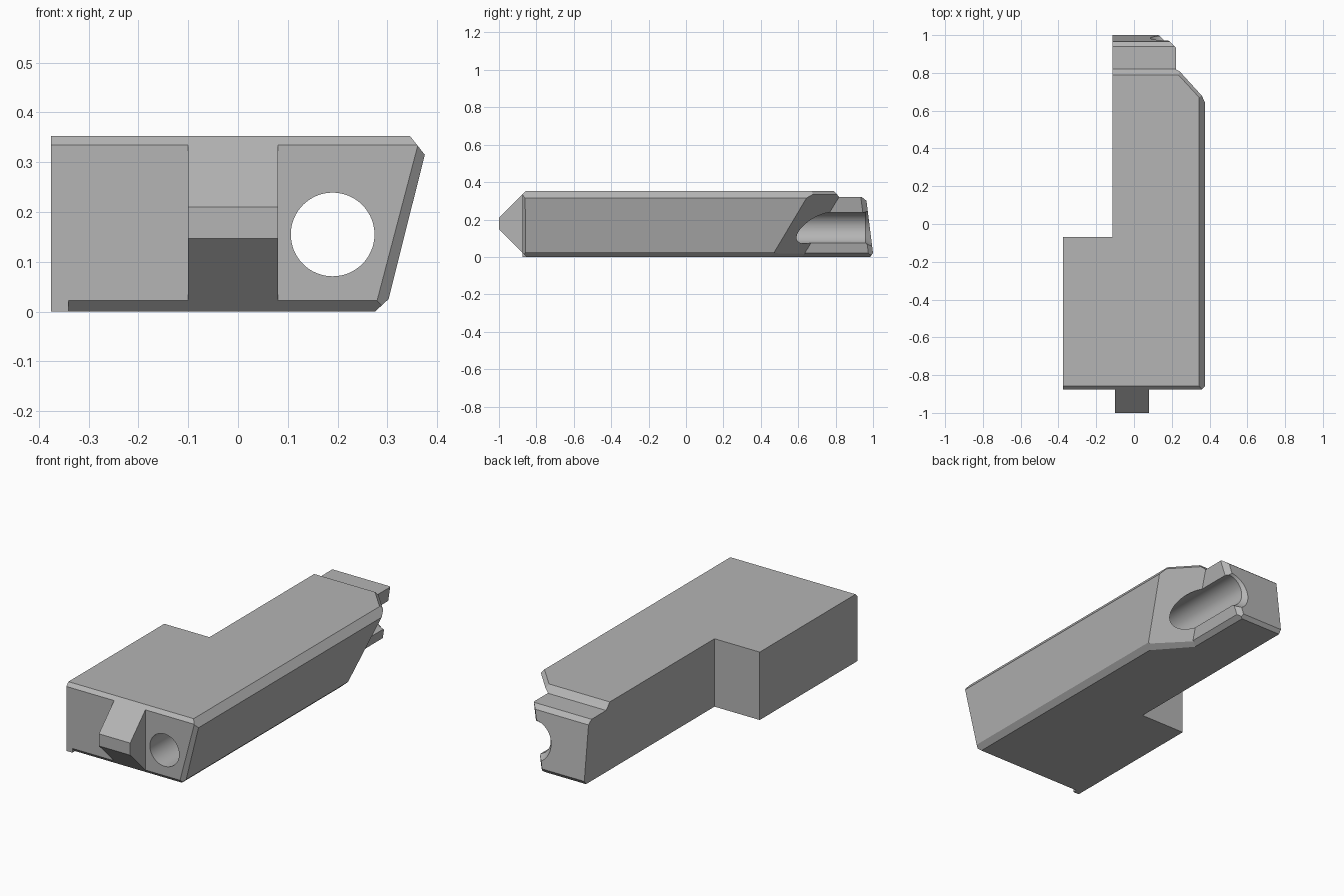
import bpy, bmesh, math
from mathutils import Vector, Matrix

cube = bpy.data.objects.get("Cube")
if cube:
    bpy.data.objects.remove(cube, do_unlink=True)

steel = bpy.data.materials.new("plain_grey")
steel.use_nodes = True
GREY = (0.46, 0.46, 0.46, 1)
steel.diffuse_color = GREY
steel.node_tree.nodes["Principled BSDF"].inputs["Base Color"].default_value = GREY


def make_object(name, bm):
    bmesh.ops.recalc_face_normals(bm, faces=bm.faces)
    mesh = bpy.data.meshes.new(name)
    bm.to_mesh(mesh)
    bm.free()
    mesh.materials.append(steel)
    obj = bpy.data.objects.new(name, mesh)
    bpy.context.collection.objects.link(obj)
    return obj


def block(name, low, high, cuts=()):
    """Box trimmed by planes, each given by three points; the box core is kept."""
    low, high = Vector(low), Vector(high)
    core = (low + high) / 2
    bm = bmesh.new()
    bmesh.ops.create_cube(bm, size=1, matrix=Matrix.Translation(core)
                          @ Matrix.Diagonal((*(high - low), 1)))
    for cut in cuts:
        a, b, c = map(Vector, cut)
        normal = (b - a).cross(c - a).normalized()
        if normal.dot(core - a) > 0:
            normal.negate()
        bmesh.ops.bisect_plane(bm, geom=bm.verts[:] + bm.edges[:] + bm.faces[:],
                               plane_co=a, plane_no=normal, clear_outer=True)
        bmesh.ops.holes_fill(bm, edges=[e for e in bm.edges if e.is_boundary])
    return make_object(name, bm)


def along_x(p, q):
    """Plane parallel to x through two (y, z) points."""
    return (0, *p), (1, *p), (0, *q)


def along_y(p, q):
    """Plane parallel to y through two (x, z) points."""
    return (p[0], 0, p[1]), (p[0], 1, p[1]), (q[0], 0, q[1])


def prism(name, profile, x0, x1):
    """(y, z) profile extruded along x."""
    bm = bmesh.new()
    face = bm.faces.new([bm.verts.new((x0, y, z)) for y, z in profile])
    new = bmesh.ops.extrude_face_region(bm, geom=[face])["geom"]
    bmesh.ops.translate(bm, vec=(x1 - x0, 0, 0),
                        verts=[v for v in new if isinstance(v, bmesh.types.BMVert)])
    return make_object(name, bm)


def bore(name, y0, y1, r0, r1):
    """Round cutter running along y."""
    bm = bmesh.new()
    place = Matrix.Translation((0.19, (y0 + y1) / 2, 0.155)) @ Matrix.Rotation(-math.pi / 2, 4, "X")
    bmesh.ops.create_cone(bm, cap_ends=True, segments=64, radius1=r0, radius2=r1,
                          depth=y1 - y0, matrix=place)
    return make_object(name, bm)


def combine(target, tool, operation):
    tool.hide_render = True
    mod = target.modifiers.new(tool.name, "BOOLEAN")
    mod.operation, mod.solver, mod.object = operation, "EXACT", tool
    bpy.context.view_layer.objects.active = target
    bpy.ops.object.modifier_apply(modifier=mod.name)
    bpy.data.objects.remove(tool, do_unlink=True)


# Main body with leaning right side, diagonal rear corner and chamfered edges
body = block("body", (-0.375, -0.875, 0), (0.45, 0.82, 0.353), [
    along_y((0.375, 0.315), (0.301, 0.02)),
    along_y((0.345, 0.353), (0.375, 0.315)),
    along_y((0.275, 0), (0.302, 0.025)),
    along_x((-0.875, 0.335), (-0.857, 0.353)),
    along_x((0.79, 0.353), (0.82, 0.32)),
    ((0.37, 0.65, 0.315), (0.22, 0.815, 0.315), (0.30, 0.47, 0.02)),
    ((0.345, 0.67, 0.353), (0.23, 0.795, 0.353), (0.375, 0.662, 0.335)),
    ((0.275, 0.45, 0), (0.125, 0.62, 0), (0.30, 0.47, 0.02)),
    ((0.36, -0.875, 0.33), (0.28, -0.875, 0.025), (0.375, -0.86, 0.315)),
])

# Open corner behind the heel, and the lower front chamfer
combine(body, block("heel_cutter", (-1, -0.07, -1), (-0.115, 2, 1)), "DIFFERENCE")
combine(body, prism("chamfer_cutter", [(-0.93, 0.077), (-0.82, -0.033), (-0.93, -0.033)],
                    -0.34, 1), "DIFFERENCE")

# Narrow rear tip
tip = block("tip", (-0.115, 0.4, 0), (0.3, 1.05, 0.32), [
    along_y((0.22, 0.315), (0.15, 0.02)),
    along_y((0.125, 0), (0.15, 0.02)),
    along_x((0.965, 0.30), (1, 0.02)),
    along_x((0.94, 0.32), (0.965, 0.30)),
    along_x((1, 0.02), (0.985, 0)),
    ((0.22, 0.935, 0.315), (0.195, 0.963, 0.315), (0.15, 0.975, 0.02)),
])
combine(body, tip, "UNION")

# Pointed front tab
combine(body, prism("front_tab", [(-1, 0.21), (-1, 0.147), (-0.853, 0), (-0.8, 0.05),
                                  (-0.8, 0.3), (-0.857, 0.353)], -0.1, 0.08), "UNION")

# Long bore with a flared rear rim
combine(body, bore("bore_cutter", -1.2, 1.2, 0.084, 0.084), "DIFFERENCE")
combine(body, bore("rim_cutter", 0.96, 1.01, 0.084, 0.124), "DIFFERENCE")

bpy.ops.object.select_all(action="DESELECT")
body.select_set(True)
bpy.context.view_layer.objects.active = body
bpy.ops.object.shade_smooth_by_angle(angle=math.radians(20))
